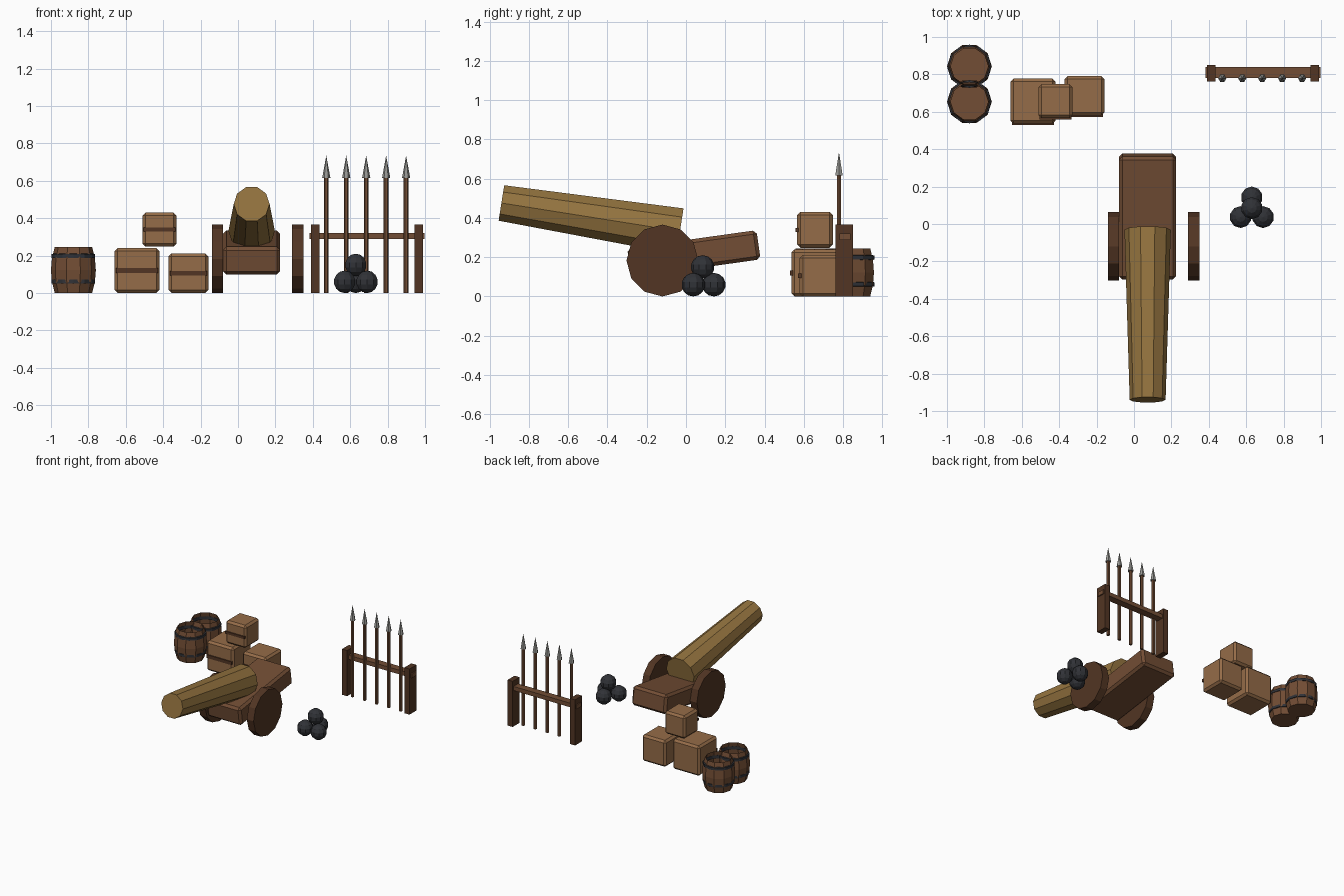
import bpy, bmesh
from math import radians, cos, sin, pi
from mathutils import Vector, Matrix

if "Cube" in bpy.data.objects:
    bpy.data.objects.remove(bpy.data.objects["Cube"])


def mat(name, r, g, b):
    m = bpy.data.materials.new(name)
    m.diffuse_color = (r, g, b, 1)
    m.use_nodes = True
    m.node_tree.nodes["Principled BSDF"].inputs["Base Color"].default_value = m.diffuse_color
    return m


CRATE = mat("crate_wood", .30, .15, .065)
PLANK = mat("plank_wood", .17, .075, .035)
DARK = mat("dark_wood", .085, .036, .017)
BRASS = mat("brass", .30, .175, .05)
IRON = mat("iron", .03, .032, .038)
STEEL = mat("steel", .32, .32, .30)


def finish(bm, name, m, matrix=Matrix()):
    bmesh.ops.recalc_face_normals(bm, faces=bm.faces)
    me = bpy.data.meshes.new(name)
    bm.to_mesh(me)
    bm.free()
    me.materials.append(m)
    ob = bpy.data.objects.new(name, me)
    ob.matrix_world = matrix
    bpy.context.collection.objects.link(ob)
    return ob


def box(name, loc, size, m, bevel=0, tilt=0):
    bm = bmesh.new()
    bmesh.ops.create_cube(bm, size=1, matrix=Matrix.Diagonal((*size, 1)))
    ob = finish(bm, name, m, Matrix.Translation(loc) @ Matrix.Rotation(tilt, 4, 'X'))
    if bevel:
        b = ob.modifiers.new("bevel", 'BEVEL')
        b.width, b.segments = bevel, 1
    return ob


def lathe(name, profile, n, m, matrix, closed=False):
    """Spin (radius, z) points around z; radius 0 becomes a pole."""
    bm = bmesh.new()
    rings = []
    for r, z in profile:
        if r == 0:
            rings.append([bm.verts.new((0, 0, z))] * n)
        else:
            rings.append([bm.verts.new((r * cos(2 * pi * i / n), r * sin(2 * pi * i / n), z))
                          for i in range(n)])
    pairs = list(zip(rings, rings[1:]))
    if closed:
        pairs.append((rings[-1], rings[0]))
    for a, b in pairs:
        for i in range(n):
            j = (i + 1) % n
            bm.faces.new(list(dict.fromkeys((a[i], a[j], b[j], b[i]))))
    return finish(bm, name, m, matrix)


T = Matrix.Translation

# open-topped barrels with iron hoops
for k, y in enumerate((.843, .654)):
    lathe(f"barrel_{k}", [(0, 0), (.1, 0), (.115, .06), (.12, .122), (.115, .185), (.1, .245)],
          10, PLANK, T((-.88, y, 0)))
    for z in (.062, .198):
        lathe(f"barrel_{k}_hoop", [(.105, z - .013), (.116, z - .01), (.116, z + .01), (.105, z + .013)],
              12, IRON, T((-.88, y, 0)), closed=True)

# stacked crates with a front strap
for k, (x, y, z, s) in enumerate(((-.54, .657, 0, .24), (-.265, .685, 0, .212), (-.42, .657, .248, .182))):
    box(f"crate_{k}", (x, y, z + s / 2), (s, s, s), CRATE, .016)
    box(f"crate_{k}_strap", (x, y - s / 2, z + s / 2), (s * .93, .016, s * .11), DARK)

# cannon: tilted carriage, wheels, tapered tube
CX = .073
box("carriage", (CX, .04, .217), (.305, .665, .15), PLANK, .018, radians(8))
for side, x in (("left", -.11), ("right", .32)):
    lathe(f"wheel_{side}", [(0, -.03), (.183, -.03), (.183, .03), (0, .03)], 12, DARK,
          T((x, -.12, .183)) @ Matrix.Rotation(pi / 2, 4, 'Y'))
rear, muzzle = Vector((CX, -.031, .332)), Vector((CX, -.94, .476))
axis = muzzle - rear
lathe("cannon_tube", [(0, 0), (.124, 0), (.096, axis.length), (0, axis.length)], 10, BRASS,
      T(rear) @ Matrix.Rotation(radians(81), 4, 'X'))

# cannonball pile
for k, p in enumerate(((.57, .037, .06), (.69, .037, .06), (.63, .142, .06), (.63, .085, .15))):
    bm = bmesh.new()
    bmesh.ops.create_uvsphere(bm, u_segments=10, v_segments=7, radius=.06)
    finish(bm, f"cannonball_{k}", IRON, T(p))

# spear rack
for x in (.412, .966):
    box("rack_post", (x, .806, .183), (.045, .088, .366), DARK)
box("rack_rail", (.69, .81, .305), (.615, .058, .033), PLANK)
for i in range(5):
    at = T((.472 + i * .1067, .779, 0))
    lathe(f"spear_shaft_{i}", [(0, 0), (.013, 0), (.013, .62), (0, .62)], 6, PLANK, at)
    lathe(f"spear_tip_{i}", [(0, .615), (.022, .615), (0, .735)], 6, STEEL, at)
